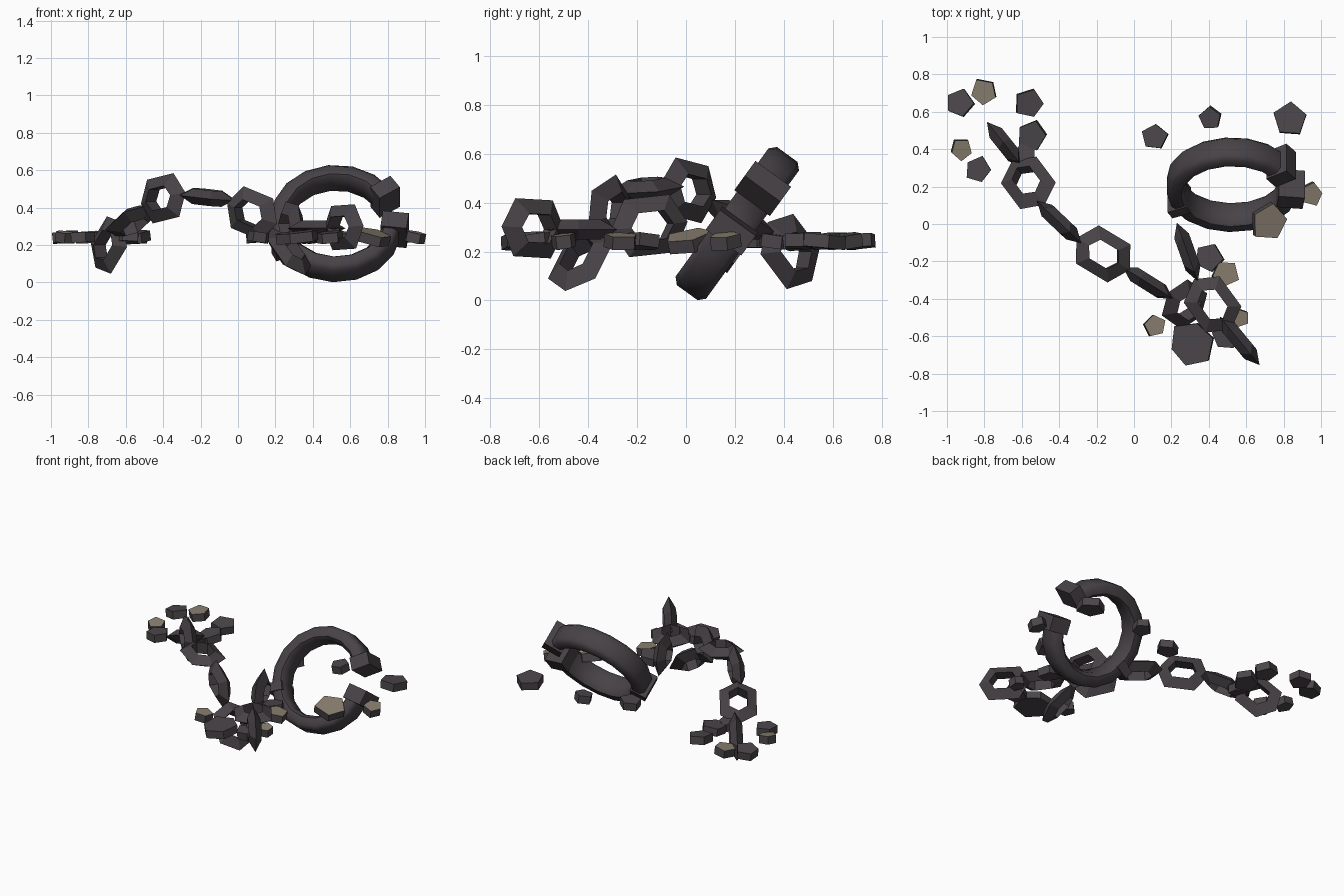
import bpy, bmesh, math, random
from mathutils import Vector, Matrix

if "Cube" in bpy.data.objects:
    bpy.data.objects.remove(bpy.data.objects["Cube"])

random.seed(4)


def material(name, rgb):
    m = bpy.data.materials.new(name)
    m.diffuse_color = (*rgb, 1)
    m.use_nodes = True
    m.node_tree.nodes["Principled BSDF"].inputs["Base Color"].default_value = m.diffuse_color
    return m


iron = material("dark iron", (0.064, 0.055, 0.062))
stone = material("dark stone", (0.070, 0.061, 0.068))
tan = material("tan stone", (0.25, 0.21, 0.16))


def finish(name, bm, mats):
    bmesh.ops.recalc_face_normals(bm, faces=bm.faces)
    me = bpy.data.meshes.new(name)
    bm.to_mesh(me)
    bm.free()
    for m in mats:
        me.materials.append(m)
    ob = bpy.data.objects.new(name, me)
    bpy.context.collection.objects.link(ob)
    return ob


def skin(bm, rings, closed):
    """Bridge a list of vertex rings with quads."""
    rings = [[bm.verts.new(p) for p in r] for r in rings]
    n, k = len(rings), len(rings[0])
    for i in range(n if closed else n - 1):
        a, b = rings[i], rings[(i + 1) % n]
        for j in range(k):
            bm.faces.new((a[j], a[(j + 1) % k], b[(j + 1) % k], b[j]))
    if not closed:
        bm.faces.new(rings[0])
        bm.faces.new(rings[-1])


# Broken shackle: open band, leaning back
lean = Matrix.Translation((0.525, 0.21, 0.315)) @ Matrix(
    ((1, 0, 0, 0), (0, 0.587, 0.81, 0), (0, 0.81, -0.587, 0), (0, 0, 0, 1)))
profile = [(0.350, -0.052), (0.350, 0.052), (0.325, 0.077), (0.275, 0.077),
           (0.254, 0.05), (0.254, -0.05), (0.275, -0.077), (0.325, -0.077)]
bm = bmesh.new()
start, end, steps = math.radians(33), math.radians(352), 15
rings = []
for i in range(steps + 1):
    t = start + (end - start) * i / steps
    rings.append([lean @ Vector((r * math.cos(t), r * math.sin(t), w)) for r, w in profile])
skin(bm, rings, False)
band = finish("shackle_band", bm, [iron])
bpy.context.view_layer.objects.active = band
band.select_set(True)
bpy.ops.object.shade_smooth_by_angle(angle=math.radians(50))
band.select_set(False)


# Lugs at the broken ends and the hinge block
def lug(name, angle, radius, size):
    bm = bmesh.new()
    bmesh.ops.create_cube(bm, size=1)
    bm.transform(lean @ Matrix.Rotation(math.radians(angle), 4, 'Z')
                 @ Matrix.Translation((radius, 0, 0)) @ Matrix.Diagonal((*size, 1)))
    finish(name, bm, [iron])


lug("upper_lug", 34, 0.315, (0.13, 0.09, 0.18))
lug("lower_lug", -7, 0.315, (0.14, 0.10, 0.18))
lug("hinge_block", 206, 0.315, (0.11, 0.06, 0.17))


# Chain links: stretched hexagons with a three-sided section, ridge outward
def link(name, centre, direction, upright):
    d = Vector(direction).normalized()
    side = d.cross(Vector((0, 0, 1))).normalized()
    up = side.cross(d)
    wide, axis = (up, side) if upright else (side, up)
    path = [(0.117, 0), (0.07, 0.078), (-0.07, 0.078),
            (-0.117, 0), (-0.07, -0.078), (0.07, -0.078)]
    rings = []
    for x, y in path:
        out = (d * x * 0.8 + wide * y).normalized()
        mid = Vector(centre) + d * x + wide * y
        rings.append([mid + out * 0.05 * math.cos(a) + axis * 0.048 * math.sin(a)
                      for a in (math.tau / 3 * k for k in range(3))])
    bm = bmesh.new()
    skin(bm, rings, True)
    finish(name, bm, [iron])


links = [
    ((-0.69, 0.425, 0.20), (0.12, -0.15, 0.20), True),
    ((-0.565, 0.22, 0.33), (0.15, -0.20, 0.14), False),
    ((-0.40, 0.01, 0.45), (0.20, -0.19, 0.05), True),
    ((-0.165, -0.16, 0.455), (0.25, -0.15, -0.03), False),
    ((0.075, -0.315, 0.37), (0.24, -0.15, -0.10), True),
    ((0.27, -0.43, 0.165), (0.14, -0.10, -0.20), False),
    ((0.42, -0.43, 0.29), (0.22, -0.30, 0.0), False),
    ((0.285, -0.15, 0.305), (0.10, -0.28, -0.03), True),
    ((0.565, -0.625, 0.295), (0.14, -0.17, 0.01), True),
]
for i, args in enumerate(links):
    link(f"chain_link_{i + 1}", *args)


# Stone chips: flat irregular prisms, some with tan tops
def chip(name, x, y, r, sides, is_tan, tilt_x=None, tilt_y=None):
    bm = bmesh.new()
    tx = random.uniform(-0.15, 0.15) if tilt_x is None else tilt_x
    ty = random.uniform(-0.15, 0.15) if tilt_y is None else tilt_y
    tilt = (Matrix.Translation((x, y, 0.242))
            @ Matrix.Rotation(tx, 4, 'X') @ Matrix.Rotation(ty, 4, 'Y'))
    turn = random.uniform(0, 6.28)
    radii = [r * random.uniform(0.88, 1.08) for _ in range(sides)]
    rings = []
    for h in (-0.027, 0.027):
        rings.append([tilt @ Vector((q * math.cos(turn + math.tau * k / sides),
                                     q * math.sin(turn + math.tau * k / sides), h))
                      for k, q in enumerate(radii)])
    skin(bm, rings, False)
    ob = finish(name, bm, [stone, tan])
    for p in ob.data.polygons:
        p.material_index = 1 if is_tan and p.normal.z > 0.8 else 0


chips = [
    (-0.935, 0.645, 0.078, 5, 0), (-0.80, 0.705, 0.075, 5, 1), (-0.56, 0.645, 0.08, 5, 0),
    (-0.545, 0.475, 0.085, 5, 0), (-0.925, 0.40, 0.058, 5, 1), (-0.835, 0.29, 0.075, 5, 0),
    (-0.59, 0.36, 0.07, 5, 0), (0.11, 0.465, 0.073, 5, 0), (0.41, 0.565, 0.064, 5, 0),
    (0.835, 0.56, 0.088, 5, 0), (0.945, 0.16, 0.062, 5, 1, 0.1, 0.2),
    (0.72, 0.015, 0.105, 5, 1, 0.2, 0.25),
    (0.485, -0.265, 0.078, 5, 1), (0.40, -0.18, 0.085, 5, 0), (0.31, -0.64, 0.122, 6, 0),
    (0.11, -0.545, 0.064, 5, 1), (0.565, -0.50, 0.055, 5, 1), (0.49, -0.60, 0.07, 5, 0),
]
for i, args in enumerate(chips):
    chip(f"stone_chip_{i + 1}", *args)
